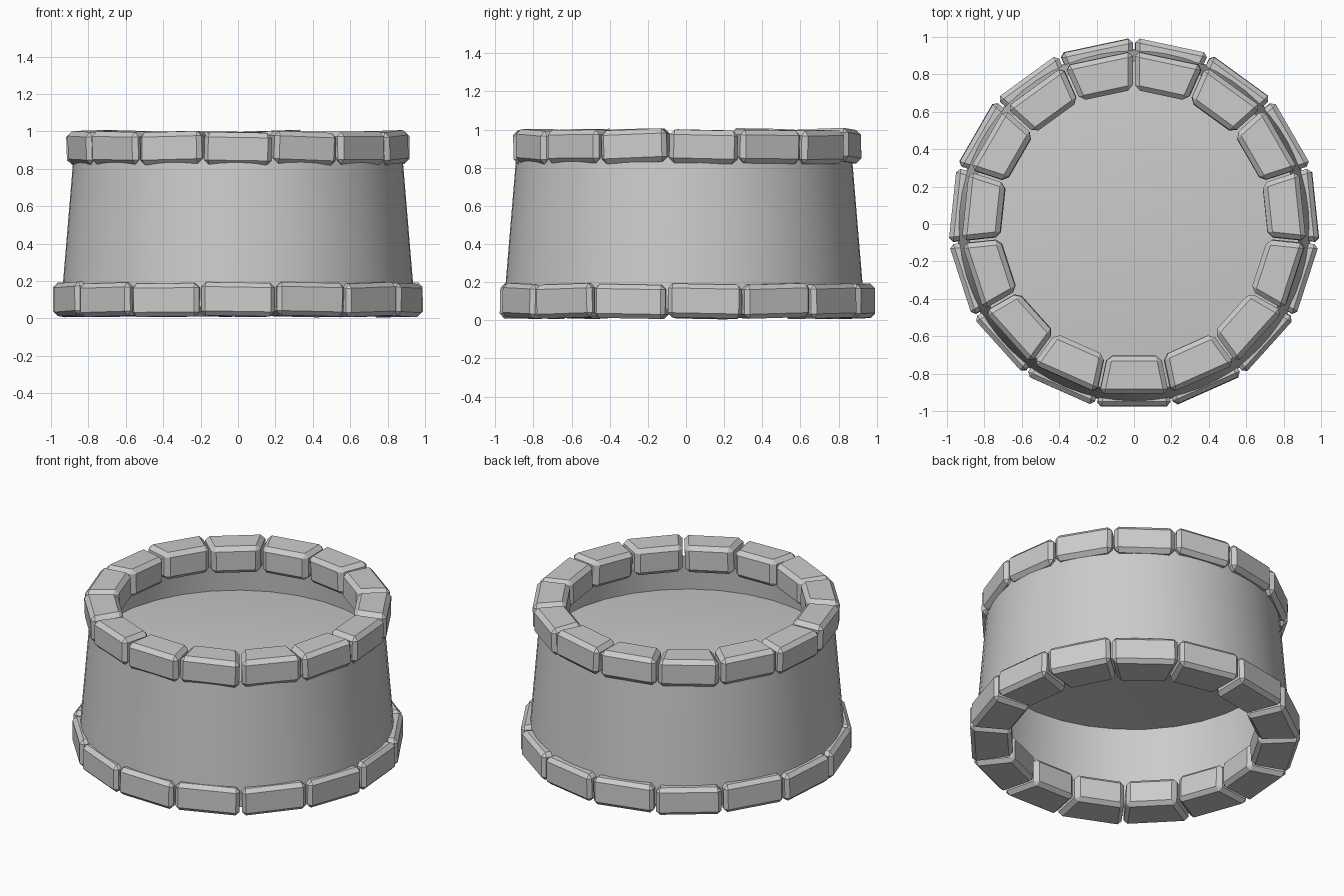
import bpy, bmesh, math, random
from mathutils import Matrix, Vector

random.seed(4)
if "Cube" in bpy.data.objects:
    bpy.data.objects.remove(bpy.data.objects["Cube"], do_unlink=True)

stone = bpy.data.materials.new("grey_stone")
stone.use_nodes = True
colour = (0.6, 0.6, 0.6, 1)
stone.diffuse_color = colour
stone.node_tree.nodes["Principled BSDF"].inputs["Base Color"].default_value = colour

COUNT = 15
CENTRE_Y = -0.01


def finish(name, bm, smooth):
    mesh = bpy.data.meshes.new(name)
    bm.to_mesh(mesh)
    bm.free()
    mesh.materials.append(stone)
    for p in mesh.polygons:
        p.use_smooth = smooth
    ob = bpy.data.objects.new(name, mesh)
    bpy.context.collection.objects.link(ob)
    return ob


def revolve(name, profile, steps):
    """Spin an (r, z) profile around the vertical axis."""
    bm = bmesh.new()
    verts = [bm.verts.new((r, CENTRE_Y, z)) for r, z in profile]
    edges = [bm.edges.new(pair) for pair in zip(verts, verts[1:])]
    bmesh.ops.spin(bm, geom=verts + edges, cent=(0, CENTRE_Y, 0), axis=(0, 0, 1),
                   angle=math.tau, steps=steps, use_duplicate=False)
    bmesh.ops.remove_doubles(bm, verts=bm.verts, dist=0.0005)
    bmesh.ops.recalc_face_normals(bm, faces=bm.faces)
    return finish(name, bm, True)


def stone_ring(name, inner, outer, low, high, bevel, tilt):
    """Ring of wedge-shaped blocks, each slightly shifted and tilted."""
    half = math.tan(math.pi / COUNT)
    for i in range(COUNT):
        bm = bmesh.new()
        bmesh.ops.create_cube(bm, size=1)
        for v in bm.verts:
            r = outer if v.co.x > 0 else inner
            side = 1 if v.co.y > 0 else -1
            v.co = Vector((r, side * (r * half - 0.007),
                           high if v.co.z > 0 else low))
        bmesh.ops.bevel(bm, geom=bm.edges[:], offset=bevel, segments=1,
                        affect='EDGES', profile=0.5)
        # Small uneven lean about the middle of the block
        mid = Matrix.Translation(((inner + outer) / 2, 0, (low + high) / 2))
        lean = Matrix.Rotation(random.uniform(-tilt, tilt), 4, 'X') \
            @ Matrix.Rotation(random.uniform(-tilt, tilt), 4, 'Y')
        turn = Matrix.Rotation(-math.pi / 2 + math.tau * i / COUNT, 4, 'Z')
        shift = Matrix.Translation((0, 0, random.uniform(-0.004, 0.004)))
        bm.transform(turn @ shift @ mid @ lean @ mid.inverted())
        finish(f"{name}_{i + 1}", bm, False)


# Tapered wall, open at top and bottom
revolve("tower_wall", [(0.945, 0.06), (0.935, 0.2), (0.88, 0.86)], 64)

# Gently domed floor inside the wall
revolve("tower_floor", [(0.898, 0.63), (0.6, 0.66), (0.3, 0.675), (0, 0.68)], 32)

# Foundation and parapet stones
stone_ring("base_stone", 0.73, 0.975, 0.012, 0.19, 0.024, 0.03)
stone_ring("parapet_stone", 0.705, 0.905, 0.825, 1.0, 0.026, 0.04)
